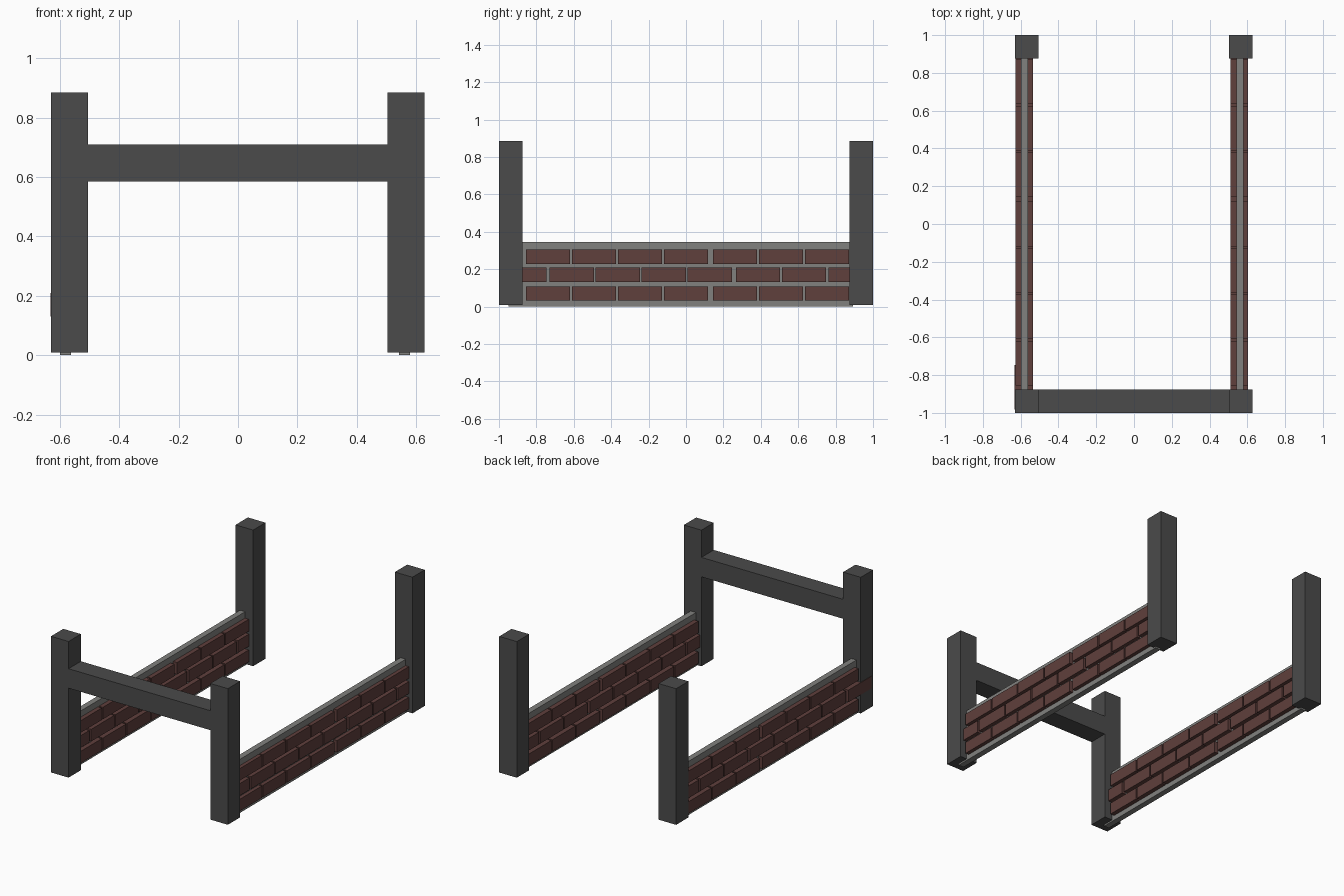
import bpy, bmesh
from mathutils import Matrix, Vector

if "Cube" in bpy.data.objects:
    bpy.data.objects.remove(bpy.data.objects["Cube"])


def material(name, color):
    m = bpy.data.materials.new(name)
    m.diffuse_color = (*color, 1)
    m.use_nodes = True
    m.node_tree.nodes["Principled BSDF"].inputs["Base Color"].default_value = m.diffuse_color
    return m


DARK = material("dark_frame", (0.07, 0.07, 0.07))
MORTAR = material("mortar", (0.22, 0.22, 0.21))
BRICK = material("brick", (0.115, 0.05, 0.045))


def add_box(bm, lo, hi):
    lo, hi = Vector(lo), Vector(hi)
    mat = Matrix.Translation((lo + hi) / 2) @ Matrix.Diagonal((*(hi - lo), 1))
    bmesh.ops.create_cube(bm, size=1, matrix=mat)


def make(name, boxes, mat):
    bm = bmesh.new()
    for lo, hi in boxes:
        add_box(bm, lo, hi)
    me = bpy.data.meshes.new(name)
    bm.to_mesh(me)
    bm.free()
    me.materials.append(mat)
    ob = bpy.data.objects.new(name, me)
    bpy.context.collection.objects.link(ob)
    return ob


# Four corner posts
W = 0.125
for side, x in (("left", -0.63), ("right", 0.503)):
    for end, y in (("front", -1.0), ("back", 1.0 - W)):
        make(f"{end}_{side}_post", [((x, y, 0.01), (x + W, y + W, 0.885))], DARK)

# Front cross beam between the posts
make("front_beam", [((-0.505, -1, 0.585), (0.503, -1 + W, 0.71))], DARK)

# Brick courses: (bottom, top, brick start positions along y)
edge_row = [-0.856 + 0.246 * i for i in range(4)] + [0.144 + 0.246 * i for i in range(3)]
mid_row = [-0.983] + [-0.729 + 0.246 * i for i in range(4)] + [0.267, 0.513]
COURSES = [(0.032, 0.108, edge_row), (0.131, 0.209, mid_row), (0.228, 0.305, edge_row)]
LENGTH = 0.236

# Two low side walls: thin mortar core with bricks standing proud on both faces
for side, core, face in (("left", (-0.599, -0.562), (-0.627, -0.534)),
                         ("right", (0.542, 0.580), (0.512, 0.604))):
    make(f"{side}_mortar", [((core[0], -0.95, 0), (core[1], 0.893, 0.345))], MORTAR)
    bricks = []
    for z0, z1, row in COURSES:
        for y in row:
            # the end brick on the left wall sticks out past the post
            out = 0.005 if side == "left" and y < -0.9 else 0
            bricks.append(((face[0] - out, y, z0), (face[1], y + LENGTH, z1)))
    # half brick closing the middle course
    bricks.append(((face[0], 0.763, 0.131), (face[1], 0.88, 0.209)))
    make(f"{side}_bricks", bricks, BRICK)
